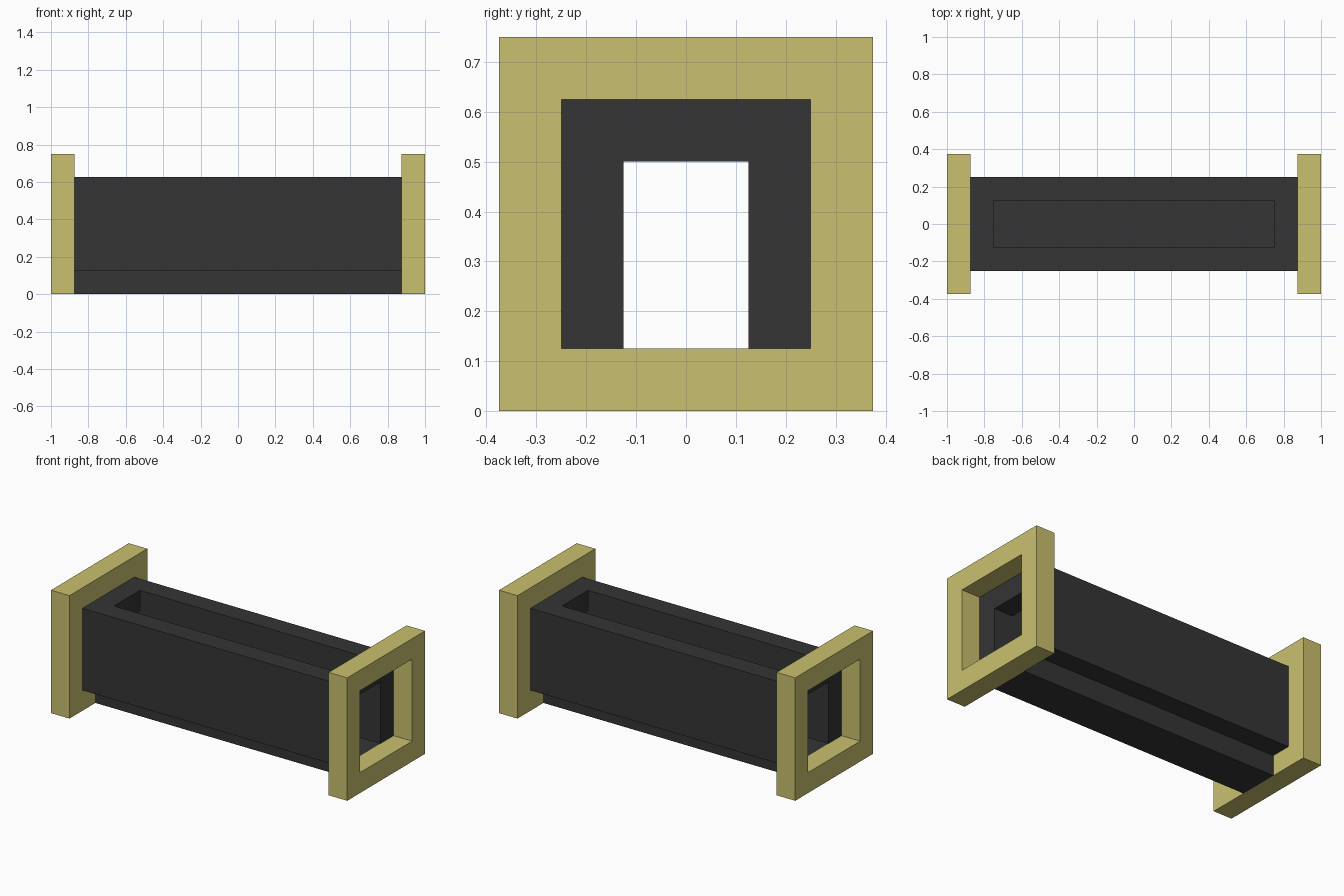
import bpy
import bmesh

cube = bpy.data.objects.get("Cube")
if cube:
    bpy.data.objects.remove(cube, do_unlink=True)


def material(name, rgb):
    mat = bpy.data.materials.new(name)
    mat.use_nodes = True
    mat.diffuse_color = (*rgb, 1)
    bsdf = mat.node_tree.nodes["Principled BSDF"]
    bsdf.inputs["Base Color"].default_value = (*rgb, 1)
    bsdf.inputs["Roughness"].default_value = 0.8
    return mat


YELLOW = material("pale yellow", (0.584, 0.527, 0.156))
DARK = material("charcoal", (0.035, 0.035, 0.035))


def finish(name, bm, mat):
    bmesh.ops.recalc_face_normals(bm, faces=bm.faces)
    mesh = bpy.data.meshes.new(name)
    bm.to_mesh(mesh)
    bm.free()
    mesh.materials.append(mat)
    obj = bpy.data.objects.new(name, mesh)
    bpy.context.collection.objects.link(obj)
    return obj


def loft(bm, profile, stations):
    """Sweep a closed (y, z) profile along x; returns the rows of side faces."""
    rings = [[bm.verts.new((x, y, z)) for y, z in profile] for x in stations]
    n = len(profile)
    return rings, [[bm.faces.new((a[i], a[(i + 1) % n], b[(i + 1) % n], b[i]))
                    for i in range(n)] for a, b in zip(rings, rings[1:])]


def rect(y, z0, z1):
    return [(-y, z0), (y, z0), (y, z1), (-y, z1)]


# Square end frames with a square opening
def end_frame(name, x0, x1):
    bm = bmesh.new()
    outer, _ = loft(bm, rect(0.375, 0, 0.75), (x0, x1))
    inner, _ = loft(bm, rect(0.25, 0.125, 0.625), (x0, x1))
    for o, i in zip(outer, inner):
        for k in range(4):
            j = (k + 1) % 4
            bm.faces.new((o[k], o[j], i[j], i[k]))
    return finish(name, bm, YELLOW)


end_frame("left_end_frame", 0.875, 1.0)
end_frame("right_end_frame", -1.0, -0.875)

# Arched housing: two walls and a roof, with a long slot cut through the roof
arch = [(-0.25, 0.125), (-0.125, 0.125), (-0.125, 0.5), (0.125, 0.5), (0.125, 0.125),
        (0.25, 0.125), (0.25, 0.625), (0.125, 0.625), (-0.125, 0.625), (-0.25, 0.625)]
bm = bmesh.new()
rings, rows = loft(bm, arch, (-0.875, -0.75, 0.75, 0.875))
for ring in (rings[0], rings[-1]):
    bm.faces.new(ring)
ceiling, top = rows[1][2], rows[1][7]
rim = list(ceiling.edges) + list(top.edges)
bmesh.ops.delete(bm, geom=[ceiling, top], context="FACES_ONLY")
bmesh.ops.bridge_loops(bm, edges=rim)
finish("slotted_housing", bm, DARK)

# Floor bar running between the frames
bm = bmesh.new()
rings, _ = loft(bm, rect(0.125, 0, 0.125), (-0.875, 0.875))
for ring in rings:
    bm.faces.new(ring)
finish("floor_bar", bm, DARK)
